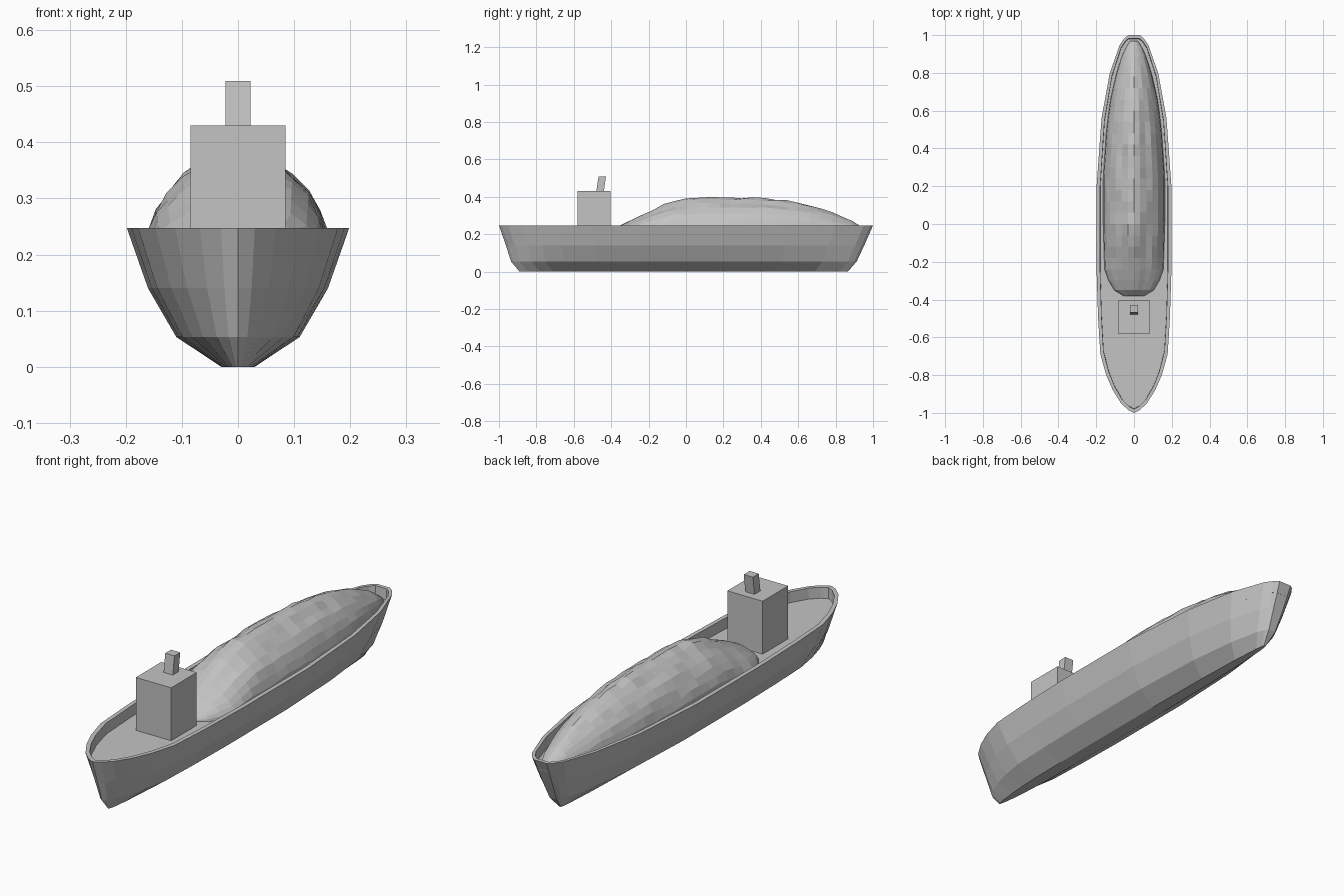
import bpy, bmesh, math, random

if "Cube" in bpy.data.objects:
    bpy.data.objects.remove(bpy.data.objects["Cube"])

random.seed(4)
grey = bpy.data.materials.new("plain grey")
grey.diffuse_color = (0.55, 0.55, 0.55, 1)
grey.use_nodes = True
grey.node_tree.nodes["Principled BSDF"].inputs["Base Color"].default_value = grey.diffuse_color


def finish(bm, name):
    bmesh.ops.remove_doubles(bm, verts=bm.verts, dist=1e-5)
    bmesh.ops.recalc_face_normals(bm, faces=bm.faces)
    me = bpy.data.meshes.new(name)
    bm.to_mesh(me)
    bm.free()
    me.materials.append(grey)
    ob = bpy.data.objects.new(name, me)
    bpy.context.collection.objects.link(ob)
    return ob


def interp(table, t):
    for (a, va), (b, vb) in zip(table, table[1:]):
        if t <= b:
            return va + (vb - va) * max(0, (t - a) / (b - a))
    return table[-1][1]


# Hull: half outline (y, half width) lofted through levels, over the rim, down to the deck
half = [(-1, 0), (-.985, .03), (-.95, .068), (-.88, .112), (-.8, .147), (-.69, .178),
        (-.5, .19), (-.25, .198), (.2, .198), (.56, .172), (.8, .128), (.95, .075),
        (.985, .05), (1, .03)]
outline = [(x, y) for y, x in half] + [(-x, y) for y, x in reversed(half[1:])]
# z, width scale, stern y, bow y
levels = [(0, .15, -.89, .865), (.053, .555, -.935, .912), (.14, .81, -.963, .953),
          (.247, 1, -1, 1), (.247, .905, -.98, .983), (.2, .9, -.978, .98)]
bm = bmesh.new()
rings = []
for z, s, y0, y1 in levels:
    rings.append([bm.verts.new((x * s, y0 + (y + 1) / 2 * (y1 - y0), z)) for x, y in outline])
n = len(outline)
for a, b in zip(rings, rings[1:]):
    for i in range(n):
        j = (i + 1) % n
        bm.faces.new((a[i], a[j], b[j], b[i]))
bm.faces.new(rings[0][::-1])
bm.faces.new(rings[-1])
finish(bm, "hull")

# Cargo heap: rounded cross-sections following width and ridge height along the deck
width = [(-.38, .055), (-.35, .105), (-.3, .135), (-.24, .156), (0, .163), (.25, .163),
         (.5, .146), (.65, .127), (.8, .093), (.9, .06), (.95, .035), (.97, .02)]
ridge = [(-.38, .215), (-.35, .247), (-.27, .288), (-.15, .345), (-.03, .395), (.15, .397),
         (.4, .396), (.5, .386), (.65, .362), (.8, .312), (.9, .268), (.97, .215)]
section = [(1, 0), (.975, .22), (.9, .39), (.78, .56), (.6, .72), (.4, .84), (.2, .95), (0, 1)]
section += [(-x, z) for x, z in reversed(section[:-1])]
ys = [-.38, -.35, -.3, -.24] + [-.18 + .06 * i for i in range(18)] + [.89, .93, .97]
bm = bmesh.new()
rows = []
for y in ys:
    w, h = interp(width, y), interp(ridge, y) - .2
    row = []
    for u, v in section:
        bump = random.uniform(-.007, .004) * (0 if v < .1 else 1) * min(1, h / .15)
        row.append(bm.verts.new((u * w, y, .2 + v * h + bump)))
    rows.append(row)
for a, b in zip(rows, rows[1:]):
    for i in range(len(section) - 1):
        bm.faces.new((a[i], a[i + 1], b[i + 1], b[i]))
bm.faces.new(rows[0])
bm.faces.new(rows[-1])
finish(bm, "cargo_heap")


def block(name, hx, y0, y1, z0, z1, lean=0):
    bm = bmesh.new()
    bmesh.ops.create_cube(bm, size=1)
    for v in bm.verts:
        top = v.co.z > 0
        v.co = (hx * 2 * v.co.x, (y1 if v.co.y > 0 else y0) + (lean if top else 0),
                z1 if top else z0)
    return finish(bm, name)


# Wheelhouse and its leaning funnel
block("wheelhouse", .085, -.58, -.405, .198, .43)
block("funnel", .022, -.48, -.44, .425, .509, .012)
